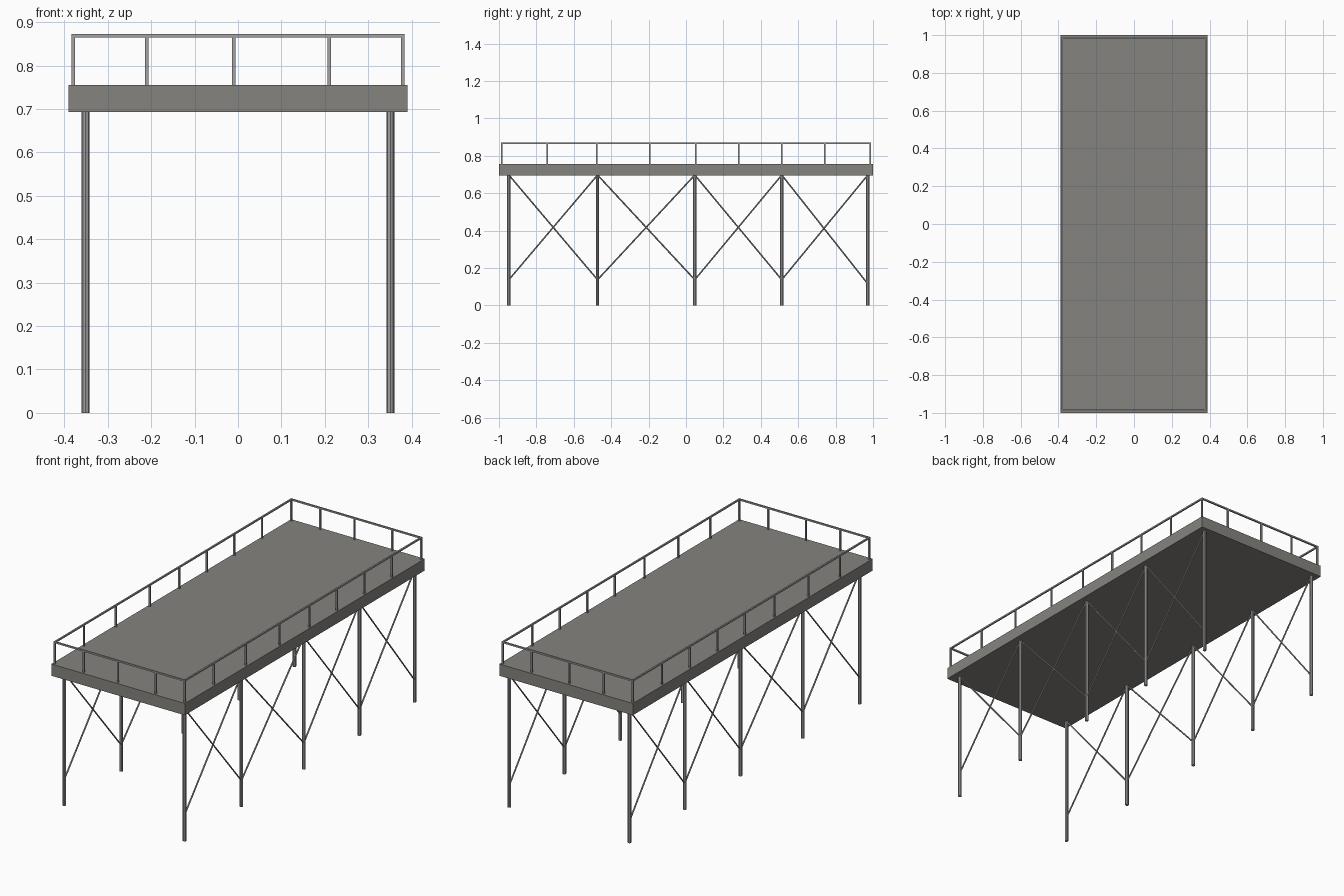
import bpy, math
from mathutils import Vector

if "Cube" in bpy.data.objects:
    bpy.data.objects.remove(bpy.data.objects["Cube"])

def material(name, color):
    m = bpy.data.materials.new(name)
    m.diffuse_color = (*color, 1)
    m.use_nodes = True
    m.node_tree.nodes["Principled BSDF"].inputs["Base Color"].default_value = m.diffuse_color
    return m

concrete = material("deck grey", (0.235, 0.23, 0.212))
steel = material("steel grey", (0.36, 0.36, 0.36))

def box(name, lo, hi, mat):
    lo, hi = Vector(lo), Vector(hi)
    bpy.ops.mesh.primitive_cube_add(size=1, location=(lo + hi) / 2)
    o = bpy.context.object
    o.name = name
    o.scale = hi - lo
    o.data.materials.append(mat)
    return o

def rod(name, a, b, r, mat, sides=8):
    a, b = Vector(a), Vector(b)
    d = b - a
    bpy.ops.mesh.primitive_cylinder_add(vertices=sides, radius=r, depth=d.length,
                                        location=(a + b) / 2)
    o = bpy.context.object
    o.name = name
    o.rotation_mode = 'QUATERNION'
    o.rotation_quaternion = d.to_track_quat('Z', 'Y')
    o.data.materials.append(mat)
    return o

# Deck slab
DECK_LOW, DECK_TOP = 0.693, 0.755
box("deck", (-0.39, -1, DECK_LOW), (0.39, 1, DECK_TOP), concrete)

# Legs and crossed braces on both long sides
leg_y = [-0.947, -0.473, 0.047, 0.512, 0.972]
for sx in (-1, 1):
    x = sx * 0.351
    for y in leg_y:
        rod("leg", (x, y, 0), (x, y, DECK_LOW + 0.01), 0.009, steel)
    for y0, y1 in zip(leg_y, leg_y[1:]):
        low = 0.115 if y1 == leg_y[-1] else 0.137
        rod("brace", (x, y0, 0.697), (x, y1, low), 0.004, steel, 6)
        rod("brace", (x, y0, 0.137), (x, y1, 0.697), 0.004, steel, 6)

# Guard rail round the deck edge
RX, RY, RZ, T = 0.379, 0.986, 0.868, 0.004
def post(x, y):
    box("rail_post", (x - T, y - T, DECK_TOP - 0.005), (x + T, y + T, RZ), steel)

for s in (-1, 1):
    box("side_rail", (s*RX - T, -RY - T, RZ - T), (s*RX + T, RY + T, RZ + T), steel)
    box("end_rail", (-RX + T, s*RY - T, RZ - T), (RX - T, s*RY + T, RZ + T), steel)
    for y in (-RY, -0.743, -0.477, -0.195, 0.052, 0.281, 0.511, 0.742, RY):
        post(s * RX, y)
    for x in (-0.21, -0.01, 0.21):
        post(x, s * RY)
